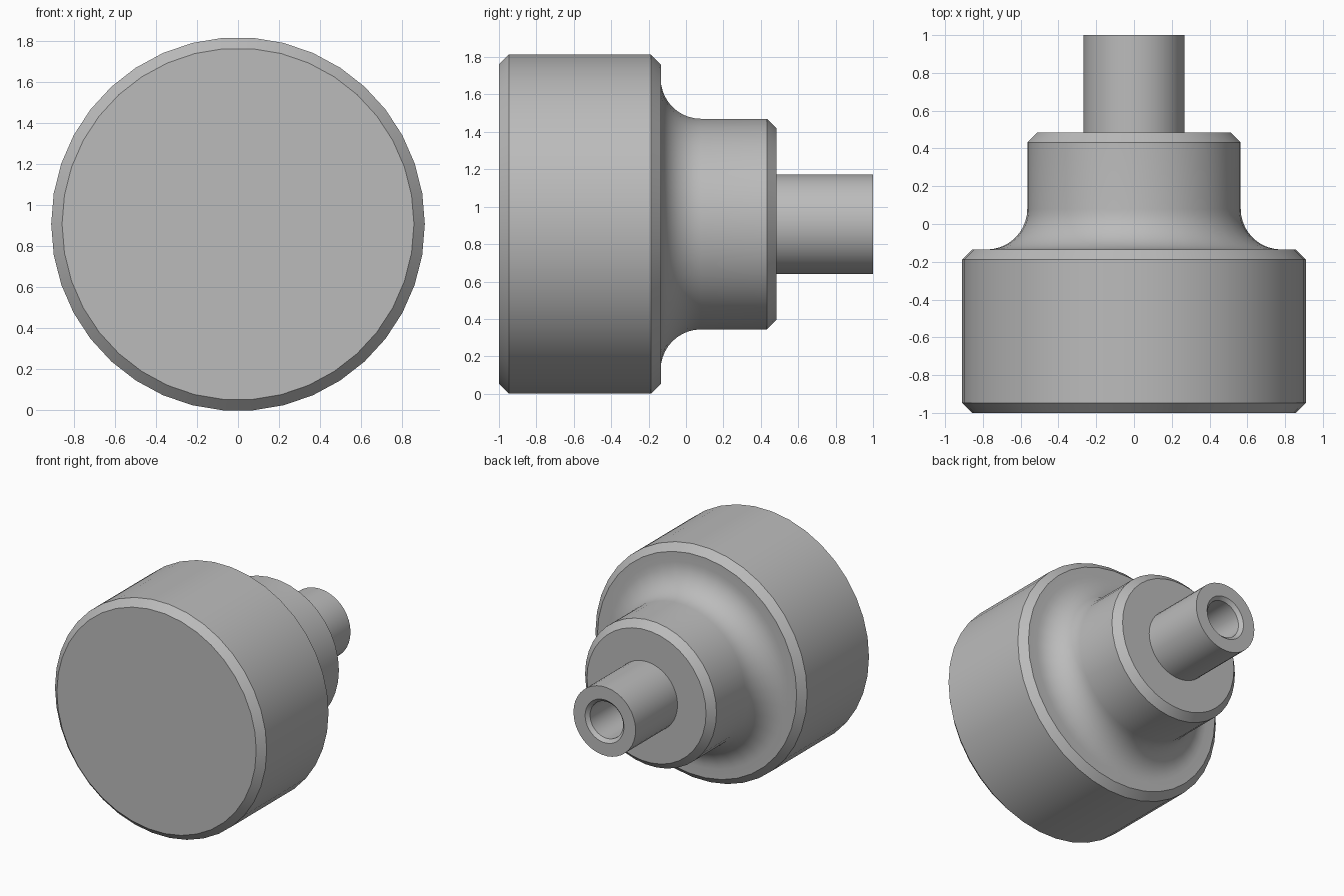
import bpy, bmesh
from math import cos, sin, pi, radians
from mathutils import Vector

default = bpy.data.objects.get("Cube")
if default:
    bpy.data.objects.remove(default, do_unlink=True)

SIDES = 38
CENTRE_Z = 0.907

grey = bpy.data.materials.new("plain grey")
grey.use_nodes = True
GREY = (0.5, 0.5, 0.5, 1)
grey.diffuse_color = GREY
grey.node_tree.nodes["Principled BSDF"].inputs["Base Color"].default_value = GREY


def lathe(name, profile):
    """Turn (radius, y) points round the horizontal y axis."""
    bm = bmesh.new()
    verts = [bm.verts.new((r, y, 0)) for r, y in profile]
    edges = [bm.edges.new(pair) for pair in zip(verts, verts[1:])]
    bmesh.ops.spin(bm, geom=verts + edges, cent=(0, 0, 0), axis=(0, 1, 0),
                   angle=2 * pi, steps=SIDES)
    bmesh.ops.remove_doubles(bm, verts=bm.verts, dist=0.0001)
    bmesh.ops.recalc_face_normals(bm, faces=bm.faces)
    mesh = bpy.data.meshes.new(name)
    bm.to_mesh(mesh)
    bm.free()
    mesh.materials.append(grey)
    obj = bpy.data.objects.new(name, mesh)
    obj.location = Vector((0, 0, CENTRE_Z))
    bpy.context.collection.objects.link(obj)
    bpy.ops.object.select_all(action="DESELECT")
    obj.select_set(True)
    bpy.context.view_layer.objects.active = obj
    bpy.ops.object.shade_smooth_by_angle(angle=radians(30))
    return obj


# Chamfered head flowing through a concave fillet into a chamfered neck
head, neck, chamfer, fillet = 0.91, 0.565, 0.053, 0.215
shoulder, neck_end = -0.135, 0.485
arc = [(neck + fillet - fillet * sin(a), shoulder + fillet - fillet * cos(a))
       for a in (i * pi / 20 for i in range(11))]
lathe("head_and_neck",
      [(0, -1), (head - chamfer, -1), (head, -1 + chamfer),
       (head, shoulder - chamfer), (head - chamfer, shoulder)]
      + arc +
      [(neck, neck_end - chamfer), (neck - chamfer, neck_end), (0, neck_end)])

# Hollow stem with a countersunk bore
stem, mouth, bore = 0.267, 0.167, 0.142
lathe("stem",
      [(0, neck_end - 0.02), (stem, neck_end - 0.02), (stem, 1), (mouth, 1),
       (bore, 0.975), (bore, neck_end + 0.02), (0, neck_end + 0.02)])
